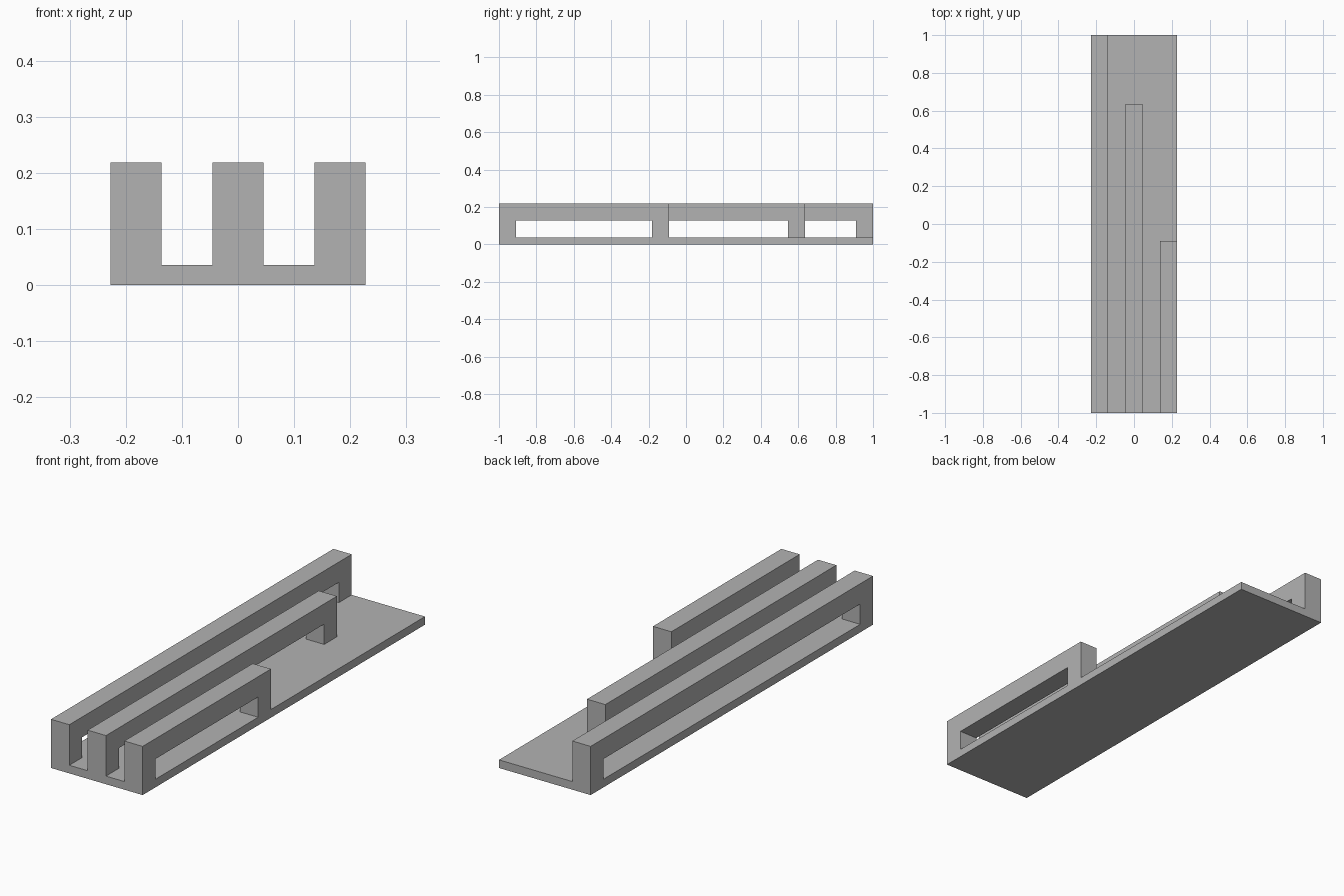
import bpy
import bmesh
import math

if "Cube" in bpy.data.objects:
    bpy.data.objects.remove(bpy.data.objects["Cube"], do_unlink=True)

UNIT = 2 / 22            # width of a rail, a post and a beam
HALF_W = 2.5 * UNIT      # half width of the base
BASE_H = 0.4 * UNIT
TOP = 2.4 * UNIT
FRONT = -1.0

grey = bpy.data.materials.new("plain_grey")
grey.use_nodes = True
colour = (0.45, 0.45, 0.45, 1)
grey.diffuse_color = colour
grey.node_tree.nodes["Principled BSDF"].inputs["Base Color"].default_value = colour


def extrude_profile(name, profile, x0, x1):
    """Solid made from a (y, z) outline swept from x0 to x1."""
    bm = bmesh.new()
    face = bm.faces.new([bm.verts.new((x0, y, z)) for y, z in profile])
    swept = bmesh.ops.extrude_face_region(bm, geom=[face])["geom"]
    verts = [v for v in swept if isinstance(v, bmesh.types.BMVert)]
    bmesh.ops.translate(bm, verts=verts, vec=(x1 - x0, 0, 0))
    bmesh.ops.recalc_face_normals(bm, faces=bm.faces)
    mesh = bpy.data.meshes.new(name)
    bm.to_mesh(mesh)
    bm.free()
    mesh.materials.append(grey)
    obj = bpy.data.objects.new(name, mesh)
    bpy.context.collection.objects.link(obj)
    return obj


def bridge(name, x0, back):
    """Rail on a post at each end, its feet sunk into the base."""
    foot, under = BASE_H / 2, TOP - UNIT
    inner_front, inner_back = FRONT + UNIT, back - UNIT
    outline = [(FRONT, foot), (inner_front, foot), (inner_front, under),
               (inner_back, under), (inner_back, foot), (back, foot),
               (back, TOP), (FRONT, TOP)]
    return extrude_profile(name, outline, x0, x0 + UNIT)


# Base plate
base = extrude_profile("railed_base",
                       [(FRONT, 0), (1, 0), (1, BASE_H), (FRONT, BASE_H)],
                       -HALF_W, HALF_W)

# Three rails, each shorter than the last, fused to the base
rails = [("long_rail", 22), ("middle_rail", 18), ("short_rail", 10)]
for i, (name, length) in enumerate(rails):
    rail = bridge(name, -HALF_W + 2 * i * UNIT, FRONT + length * UNIT)
    fuse = base.modifiers.new(name, "BOOLEAN")
    fuse.operation = "UNION"
    fuse.solver = "EXACT"
    fuse.object = rail
    rail.hide_render = True

# Bake the fusion and drop the helpers
bpy.context.view_layer.update()
fused = bpy.data.meshes.new_from_object(
    base.evaluated_get(bpy.context.evaluated_depsgraph_get()))
base.modifiers.clear()
base.data = fused
for name, _ in rails:
    bpy.data.objects.remove(bpy.data.objects[name], do_unlink=True)

# Merge the flush faces into single flat sides
bm = bmesh.new()
bm.from_mesh(fused)
bmesh.ops.remove_doubles(bm, verts=bm.verts, dist=0.0001)
bmesh.ops.dissolve_limit(bm, angle_limit=math.radians(1),
                         verts=bm.verts, edges=bm.edges)
bm.to_mesh(fused)
bm.free()
